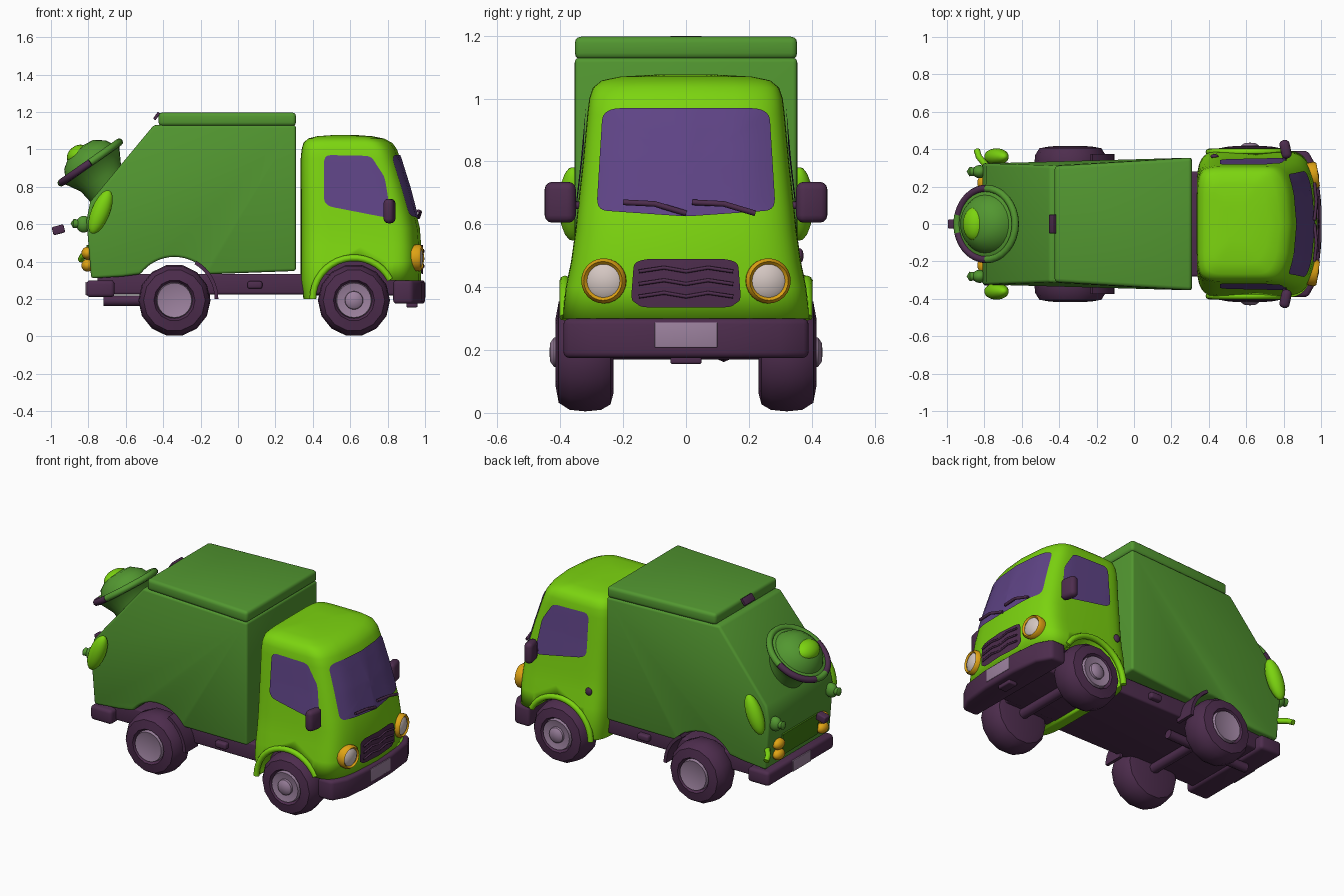
import bpy, bmesh
from math import sin, cos, pi, radians
from mathutils import Vector
from mathutils.bvhtree import BVHTree

if "Cube" in bpy.data.objects:
    bpy.data.objects.remove(bpy.data.objects["Cube"])


def material(name, rgb):
    m = bpy.data.materials.new(name)
    m.use_nodes = True
    m.diffuse_color = (*rgb, 1)
    m.node_tree.nodes["Principled BSDF"].inputs["Base Color"].default_value = (*rgb, 1)
    return m


LIME = material("bright_green", (0.2, 0.66, 0.005))
GREEN = material("dark_green", (0.085, 0.31, 0.03))
OLIVE = material("olive_green", (0.05, 0.2, 0.005))
DARK = material("dark_purple", (0.075, 0.026, 0.075))
GLASS = material("window_purple", (0.115, 0.058, 0.24))
LILAC = material("pale_lilac", (0.33, 0.22, 0.34))
YELLOW = material("amber", (0.75, 0.37, 0.007))
LENS = material("lamp_white", (0.66, 0.57, 0.54))


def activate(ob):
    bpy.ops.object.select_all(action='DESELECT')
    ob.select_set(True)
    bpy.context.view_layer.objects.active = ob


def finish(name, verts, faces, mat, bevel=0, smooth=40):
    me = bpy.data.meshes.new(name)
    me.from_pydata(verts, [], faces)
    bm = bmesh.new()
    bm.from_mesh(me)
    bmesh.ops.remove_doubles(bm, verts=bm.verts, dist=1e-5)
    bmesh.ops.recalc_face_normals(bm, faces=bm.faces)
    bm.to_mesh(me)
    bm.free()
    me.materials.append(mat)
    ob = bpy.data.objects.new(name, me)
    bpy.context.collection.objects.link(ob)
    activate(ob)
    if bevel:
        mod = ob.modifiers.new("bevel", 'BEVEL')
        mod.width, mod.segments, mod.limit_method = bevel, 3, 'ANGLE'
        bpy.ops.object.modifier_apply(modifier=mod.name)
    bpy.ops.object.shade_smooth_by_angle(angle=radians(smooth))
    return ob


def loft(name, rings, mat, **kw):
    n = len(rings[0])
    faces = [(i * n + j, i * n + (j + 1) % n, (i + 1) * n + (j + 1) % n, (i + 1) * n + j)
             for i in range(len(rings) - 1) for j in range(n)]
    faces += [tuple(range(n)), tuple(range((len(rings) - 1) * n, len(rings) * n))]
    return finish(name, [p for r in rings for p in r], faces, mat, **kw)


def prism(name, pts, mat, half, bevel=0.015):
    """Side profile in x and z, widened to half(x) on both sides."""
    return loft(name, [[(x, s * half(x), z) for x, z in pts] for s in (-1, 1)], mat, bevel=bevel)


def box(name, centre, size, mat, bevel=0.012, tilt=0):
    c, h = Vector(centre), Vector(size) / 2
    rings = [[(i * h.x, j * h.y, k * h.z) for i, j in ((-1, -1), (1, -1), (1, 1), (-1, 1))]
             for k in (-1, 1)]
    ob = loft(name, rings, mat, bevel=bevel)
    ob.location, ob.rotation_euler.y = c, radians(tilt)
    return ob


def lathe(name, profile, mat, loc, axis, sides=24):
    rings = [[(max(r, 1e-7) * cos(2 * pi * j / sides), max(r, 1e-7) * sin(2 * pi * j / sides), h)
              for j in range(sides)] for r, h in profile]
    n = sides
    faces = [(i * n + j, i * n + (j + 1) % n, (i + 1) * n + (j + 1) % n, (i + 1) * n + j)
             for i in range(len(rings) - 1) for j in range(n)]
    ob = finish(name, [p for r in rings for p in r], faces, mat)
    ob.rotation_euler = Vector(axis).to_track_quat('Z', 'Y').to_euler()
    ob.location = loc
    return ob


def blob(name, loc, scale, mat, tilt=0):
    ob = lathe(name, [(sin(pi * i / 10), -cos(pi * i / 10)) for i in range(11)], mat, loc, (0, 0, 1), 20)
    ob.scale, ob.rotation_euler = scale, (0, radians(tilt), 0)
    return ob


def tube(name, pts, radius, mat):
    cu = bpy.data.curves.new(name, 'CURVE')
    cu.dimensions, cu.bevel_depth, cu.bevel_resolution, cu.use_fill_caps = '3D', radius, 2, True
    sp = cu.splines.new('POLY')
    sp.points.add(len(pts) - 1)
    for p, co in zip(sp.points, pts):
        p.co = (*co, 1)
    cu.materials.append(mat)
    ob = bpy.data.objects.new(name, cu)
    bpy.context.collection.objects.link(ob)
    activate(ob)
    bpy.ops.object.convert(target='MESH')
    bpy.ops.object.shade_smooth_by_angle(angle=radians(50))
    return ob


def arc(cx, cz, r, a0, a1, n=16):
    return [(cx + r * cos(radians(a0 + (a1 - a0) * i / n)), cz + r * sin(radians(a0 + (a1 - a0) * i / n)))
            for i in range(n + 1)]


# Cab shell: stacked rounded sections with a bowed front
def section(z, back, front, half, n=56):
    ring = []
    for i in range(n):
        c, s = cos(2 * pi * i / n), sin(2 * pi * i / n)
        u = abs(c) ** 0.3 * (1 if c > 0 else -1) if abs(c) > 1e-6 else 0
        v = abs(s) ** 0.3 * (1 if s > 0 else -1) if abs(s) > 1e-6 else 0
        x = (back + front) / 2 + u * (front - back) / 2
        ring.append((x - 0.05 * v * v * max(u, 0), v * half, z))
    return ring


levels = [(0.2, 0.35, 0.97, 0.385), (0.3, 0.335, 0.978, 0.395), (0.4, 0.335, 0.982, 0.383),
          (0.48, 0.335, 0.98, 0.366), (0.58, 0.335, 0.972, 0.352), (0.65, 0.335, 0.955, 0.345),
          (0.8, 0.335, 0.915, 0.328), (0.95, 0.335, 0.868, 0.314), (1.0, 0.34, 0.85, 0.308),
          (1.035, 0.35, 0.825, 0.296), (1.058, 0.375, 0.78, 0.268), (1.07, 0.42, 0.72, 0.21),
          (1.076, 0.5, 0.64, 0.1)]
cab = loft("cab", [section(*l) for l in levels], LIME, smooth=50)
cutters = [prism("arch_cutter", arc(0.62, 0.2, 0.21, 0, 345, 31), DARK, lambda x: 0.6, 0),
           box("front_cutter", (0.85, 0, 0.2), (0.4, 1.2, 0.2), DARK, 0)]
for cutter in cutters:
    cutter.hide_render = True
    mod = cab.modifiers.new("cut", 'BOOLEAN')
    mod.operation, mod.object, mod.solver = 'DIFFERENCE', cutter, 'EXACT'
    activate(cab)
    bpy.ops.object.modifier_apply(modifier=mod.name)
    bpy.data.objects.remove(cutter)
shell = bmesh.new()
shell.from_mesh(cab.data)
cab_tree = BVHTree.FromBMesh(shell)


# Thin panels laid on the cab surface
def panel(name, corners, mat, side, lift=0.007, cut=0.2):
    pts, n = [Vector(c) for c in corners], len(corners)
    line = []
    for i, p in enumerate(pts):
        a, b = p.lerp(pts[i - 1], cut), p.lerp(pts[(i + 1) % n], cut)
        line += [a.lerp(p, t / 5).lerp(p.lerp(b, t / 5), t / 5) for t in range(6)]
        end = pts[(i + 1) % n].lerp(p, cut)
        line += [b.lerp(end, t / 8) for t in range(1, 8)]
    mid = sum(pts, Vector((0, 0))) / n
    rings = []
    for k in range(7):
        ring = []
        for q in line:
            u, z = q.lerp(mid, k / 6)
            start = Vector((2, u, z)) if side == 0 else Vector((u, 2 * side, z))
            ray = Vector((-1, 0, 0)) if side == 0 else Vector((0, -side, 0))
            hit = cab_tree.ray_cast(start, ray)[0]
            ring.append(hit - ray * lift)
        rings.append(ring)
    m = len(line)
    faces = [(k * m + j, k * m + (j + 1) % m, (k + 1) * m + (j + 1) % m, (k + 1) * m + j)
             for k in range(6) for j in range(m)]
    return finish(name, [p for r in rings for p in r], faces, mat)


panel("windshield", [(-0.265, 0.97), (0.265, 0.97), (0.285, 0.645), (0, 0.625), (-0.285, 0.645)], GLASS, 0, cut=0.12)
panel("grille", [(-0.165, 0.49), (0.165, 0.49), (0.175, 0.36), (0.14, 0.335), (-0.14, 0.335), (-0.175, 0.36)], DARK, 0, 0.009)
for z in (0.37, 0.41, 0.45):
    tube("grille_bar", [(0.99, y, z + 0.012 * (i % 2)) for i, y in enumerate((-0.15, -0.07, 0, 0.07, 0.15))], 0.006, DARK)
for y in (-0.2, 0.02):
    tube("wiper", [(0.965, y, 0.67), (0.975, y + 0.1, 0.665), (0.965, y + 0.2, 0.635)], 0.009, DARK)

# Cargo body with a sloped tail and wheel arch
def body_half(x):
    return 0.31 + 0.045 * (x + 0.42) / 0.73 if x > -0.42 else 0.31 + 0.04 * (-0.42 - x)


prism("cargo_body", [(0.31, 0.35), (0.31, 1.13), (-0.45, 1.13), (-0.79, 0.72), (-0.81, 0.62), (-0.785, 0.31),
                     (-0.62, 0.32)] + arc(-0.34, 0.2, 0.225, 144, 36), GREEN, body_half)
prism("cargo_roof", [(0.31, 1.125), (0.31, 1.197), (-0.425, 1.197), (-0.425, 1.125)], GREEN, body_half, 0.02)
box("roof_tab", (-0.435, 0, 1.178), (0.016, 0.1, 0.045), DARK, 0.003, 35)
box("rear_panel", (-0.798, 0, 0.42), (0.012, 0.36, 0.14), OLIVE, 0.003, -5)

# Chassis and bumpers
box("chassis", (0, 0, 0.28), (1.5, 0.56, 0.11), DARK)
box("engine_block", (0.66, 0, 0.32), (0.52, 0.42, 0.2), DARK)
box("side_step", (0.09, 0, 0.275), (0.08, 0.62, 0.04), DARK)
outline = [(0.83, -0.39), (0.93, -0.39), (0.98, -0.3), (1, -0.12), (1, 0.12), (0.98, 0.3), (0.93, 0.39), (0.83, 0.39)]
loft("front_bumper", [[(x, y, z) for x, y in outline] for z in (0.175, 0.3)], DARK, bevel=0.018)
box("bumper_tab", (0.93, 0, 0.17), (0.06, 0.1, 0.03), DARK, 0.008)
box("rear_bumper", (-0.735, 0, 0.255), (0.15, 0.66, 0.09), DARK, 0.02)
box("front_number_plate", (0.998, 0, 0.248), (0.009, 0.2, 0.08), LILAC, 0.003)
box("rear_number_plate", (-0.812, 0, 0.255), (0.009, 0.18, 0.07), LILAC, 0.003)
tube("exhaust", [(-0.15, 0.12, 0.2), (-0.6, 0.12, 0.19), (-0.72, 0.12, 0.19)], 0.028, DARK)

# Wheels with axles
tyre = [(0, -0.09), (0.13, -0.09), (0.17, -0.08), (0.188, -0.05), (0.193, 0), (0.188, 0.05), (0.165, 0.085),
        (0.11, 0.095), (0.095, 0.07), (0, 0.07)]
for x, place in ((0.62, "front"), (-0.34, "rear")):
    tube(place + "_axle", [(x, -0.3, 0.2), (x, 0.3, 0.2)], 0.03, DARK)
    for s in (-1, 1):
        centre = (x, s * 0.32, 0.193)
        lathe(place + "_tyre", tyre, DARK, centre, (0, s, 0), 14)
        lathe(place + "_hub", [(0.1, 0.06), (0.092, 0.096), (0.06, 0.088), (0, 0.085)], LILAC, centre, (0, s, 0))
        if place == "front":
            lathe("hub_knob", [(0.052, 0.07), (0.047, 0.1), (0.03, 0.112), (0, 0.115)], LILAC, centre, (0, s, 0))

# Paired side parts
for s in (-1, 1):
    panel("side_window", [(0.46, 0.97), (0.71, 0.965), (0.785, 0.85), (0.82, 0.63), (0.46, 0.70)], GLASS, s, cut=0.15)
    tube("front_arch_lip", [(x, s * 0.385, z) for x, z in arc(0.62, 0.2, 0.22, 28, 180)], 0.018, LIME)
    flap = arc(-0.34, 0.2, 0.235, 60, 0, 8) + arc(-0.34, 0.2, 0.215, 0, 60, 8)
    loft("rear_mudguard", [[(x, s * y, z) for x, z in flap] for y in (0.25, 0.375)], DARK)
    box("mirror", (0.81, s * 0.4, 0.67), (0.055, 0.1, 0.13), DARK, 0.024).rotation_euler.z = s * 0.2
    tube("mirror_arm", [(0.8, s * 0.31, 0.66), (0.81, s * 0.39, 0.66)], 0.012, DARK)
    lathe("headlight_rim", [(0.07, -0.03), (0.072, 0.015), (0.062, 0.028), (0.053, 0.018)], YELLOW,
          (0.957, s * 0.26, 0.42), (1, s * 0.15, 0))
    lathe("headlight_lens", [(0.056, 0.015), (0.04, 0.026), (0, 0.032)], LENS, (0.957, s * 0.26, 0.42), (1, s * 0.15, 0))
    blob("tail_fin", (-0.735, s * 0.36, 0.665), (0.05, 0.045, 0.125), LIME, 22)
    blob("tail_knob", (-0.825, s * 0.28, 0.6), (0.04, 0.035, 0.045), GREEN)
    lathe("tail_peg", [(0.02, 0), (0.025, 0.04), (0, 0.055)], GREEN, (-0.84, s * 0.28, 0.6), (-1, 0, 0.1), 12)
    for z in (0.38, 0.445):
        blob("tail_light", (-0.805, s * 0.22, z), (0.032, 0.045, 0.034), YELLOW)
tube("side_peg", [(-0.78, 0.3, 0.44), (-0.83, 0.36, 0.43), (-0.84, 0.395, 0.41)], 0.017, LIME)
blob("fuel_cap", (0.43, 0.362, 0.5), (0.022, 0.012, 0.024), DARK)

# Tail hopper with its rim and nozzle
tip = Vector((-0.574, 0, 0.819))
hub = Vector((-0.79, 0, 0.93))
lathe("hopper", [(0.115, -0.22), (0.13, -0.1), (0.17, -0.03), (0.195, 0), (0.155, 0.012), (0.135, 0.05),
                 (0.08, 0.09), (0, 0.1)], GREEN, hub, tip, 28)
across = Vector((0.819, 0, 0.574))
for name, a0, a1, mat in (("rim_left", 90, 165, DARK), ("rim_right", 195, 270, DARK),
                          ("rim_back", -90, 90, GREEN), ("rim_gap", 165, 195, GREEN)):
    tube(name, [hub + across * c + Vector((0, s, 0)) for c, s in arc(0, 0, 0.19, a0, a1)], 0.02, mat)
blob("hopper_cap", hub + tip * 0.07 - across * 0.03, (0.065, 0.09, 0.05), LIME, -35)
box("nozzle", (-0.96, 0, 0.57), (0.065, 0.05, 0.045), DARK, 0.008, -15)
